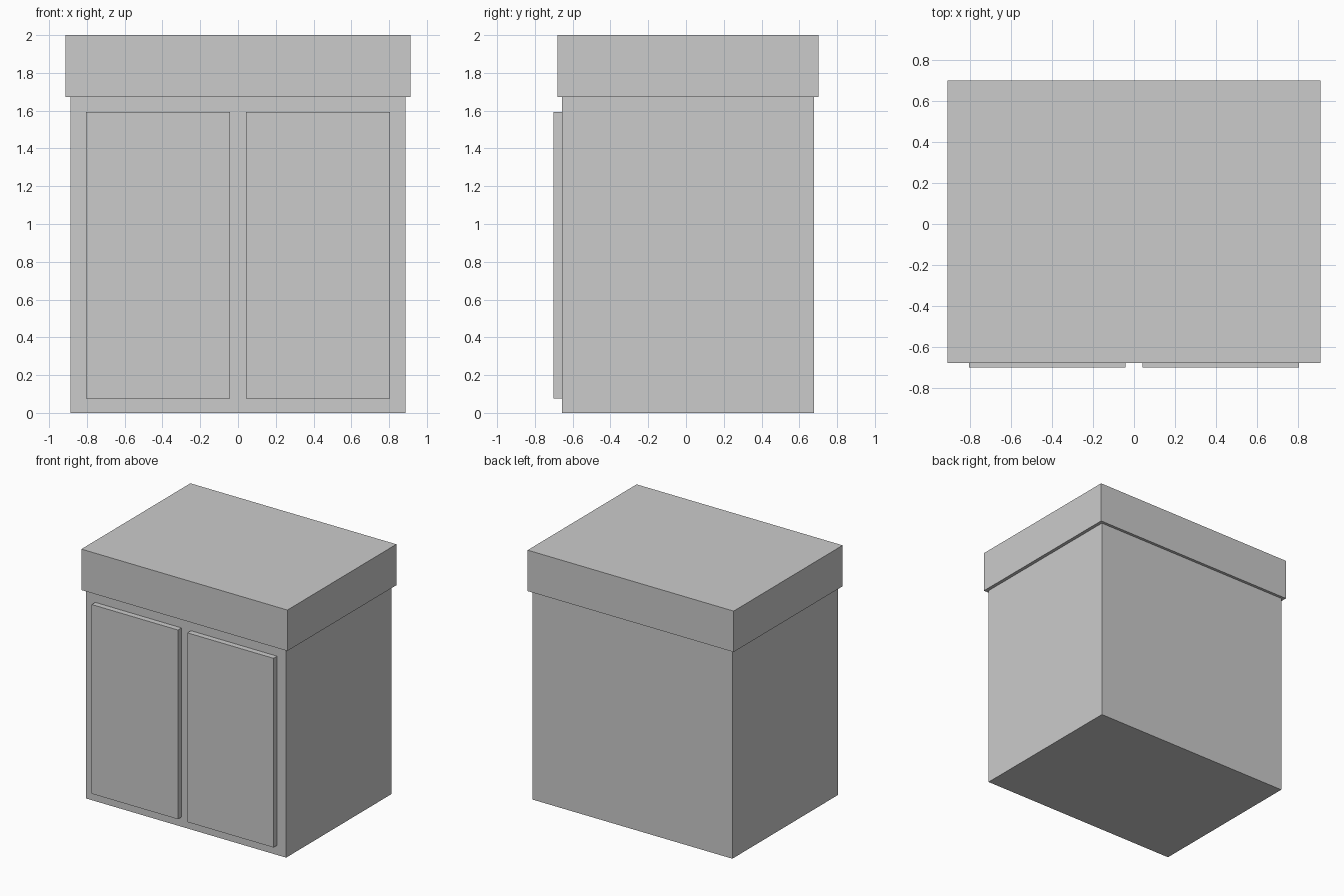
import bpy
import bmesh
from mathutils import Vector

if "Cube" in bpy.data.objects:
    bpy.data.objects.remove(bpy.data.objects["Cube"])


def box(name, lo, hi):
    """Flat-shaded box spanning two opposite corners."""
    lo, hi = Vector(lo), Vector(hi)
    size, centre = hi - lo, (lo + hi) / 2
    bm = bmesh.new()
    bmesh.ops.create_cube(bm, size=1)
    bmesh.ops.scale(bm, vec=size, verts=bm.verts)
    mesh = bpy.data.meshes.new(name)
    bm.to_mesh(mesh)
    bm.free()
    obj = bpy.data.objects.new(name, mesh)
    obj.location = centre
    bpy.context.collection.objects.link(obj)
    return obj


FRONT = -0.656  # front plane of the cabinet body

# Cabinet body
box("cabinet_body", (-0.886, FRONT, 0), (0.886, 0.678, 1.672))

# Thick overhanging countertop
box("countertop", (-0.913, -0.679, 1.672), (0.913, 0.701, 2.0))

# Pair of raised doors
for side, x0, x1 in (("left", -0.806, -0.042), ("right", 0.042, 0.806)):
    box(side + "_door", (x0, -0.701, 0.077), (x1, FRONT, 1.593))
